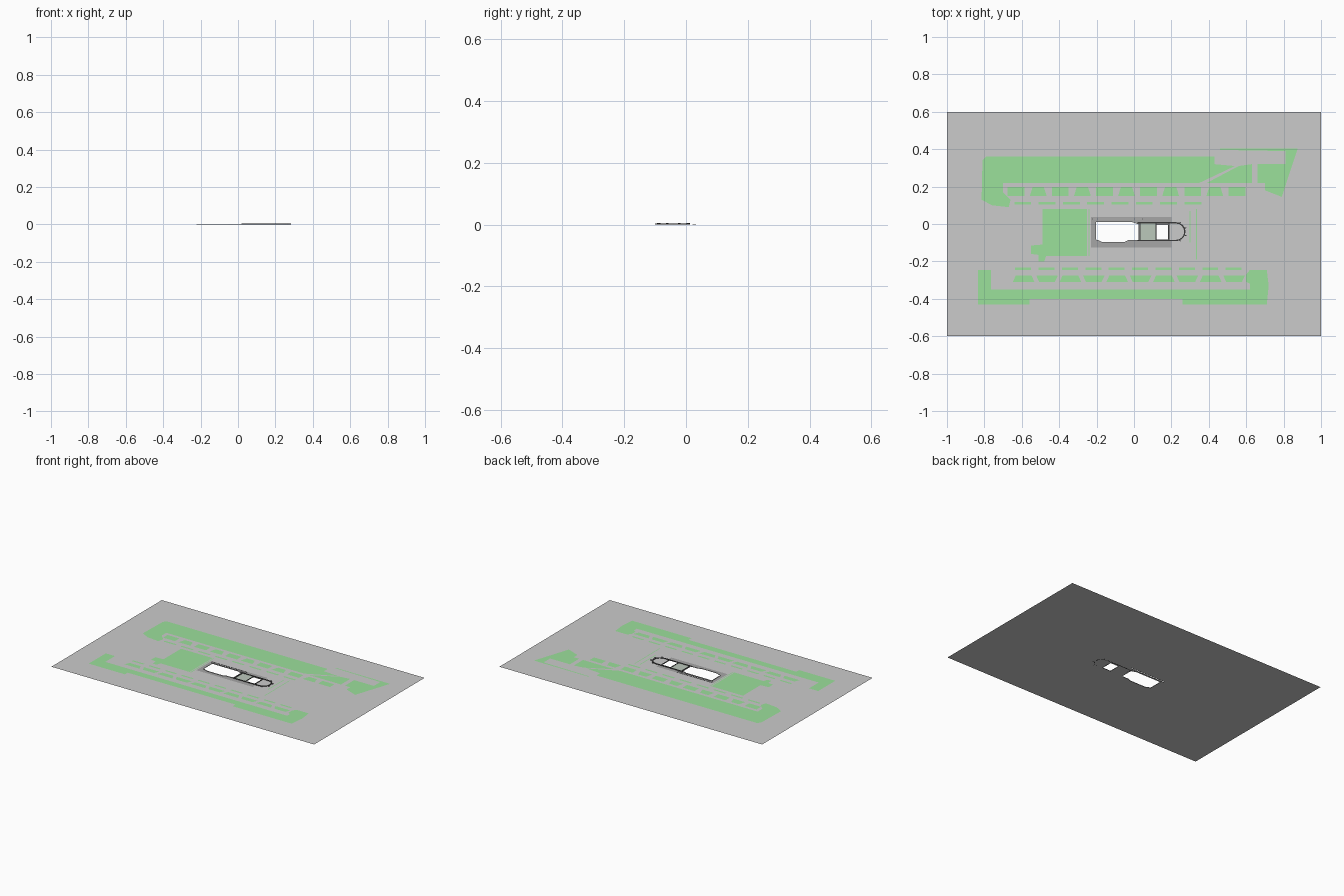
import bpy, math

if "Cube" in bpy.data.objects:
    bpy.data.objects.remove(bpy.data.objects["Cube"])


def material(name, rgb):
    m = bpy.data.materials.new(name)
    m.diffuse_color = (*rgb, 1)
    m.use_nodes = True
    m.node_tree.nodes["Principled BSDF"].inputs["Base Color"].default_value = m.diffuse_color
    return m


GREEN = material("grass", (0.33, 0.75, 0.33))
DARK = material("paving", (0.38, 0.38, 0.38))
BLACK = material("frame_dark", (0.04, 0.04, 0.04))
PALE = material("pale_green", (0.5, 0.58, 0.5))


def rect(x0, x1, y0, y1):
    return [(x0, y0), (x1, y0), (x1, y1), (x0, y1)]


def sheet(name, loops, z=0.0, mat=None):
    """Flat filled outline; loops inside other loops become holes."""
    cu = bpy.data.curves.new(name, 'CURVE')
    cu.dimensions = '2D'
    cu.fill_mode = 'BOTH'
    for pts in loops:
        s = cu.splines.new('POLY')
        s.points.add(len(pts) - 1)
        for p, (x, y) in zip(s.points, pts):
            p.co = (x, y, 0, 1)
        s.use_cyclic_u = True
    tmp = bpy.data.objects.new(name + "_outline", cu)
    bpy.context.collection.objects.link(tmp)
    bpy.context.view_layer.update()
    dg = bpy.context.evaluated_depsgraph_get()
    me = bpy.data.meshes.new_from_object(tmp.evaluated_get(dg))
    bpy.data.objects.remove(tmp)
    if me.polygons and sum(p.normal.z for p in me.polygons) < 0:
        me.flip_normals()
    me.materials.clear()
    if mat:
        me.materials.append(mat)
    ob = bpy.data.objects.new(name, me)
    ob.location.z = z
    bpy.context.collection.objects.link(ob)
    return ob


def bars(name, segs, w, z0, z1, mat):
    """Thin upright bars following 2D line segments, joined in one mesh."""
    v, f = [], []
    for (ax, ay), (bx, by) in segs:
        L = math.hypot(bx - ax, by - ay)
        nx, ny = -(by - ay) / L * w / 2, (bx - ax) / L * w / 2
        n = len(v)
        for z in (z0, z1):
            v += [(ax - nx, ay - ny, z), (bx - nx, by - ny, z),
                  (bx + nx, by + ny, z), (ax + nx, ay + ny, z)]
        f += [[n + i for i in q] for q in
              ((3, 2, 1, 0), (4, 5, 6, 7), (0, 1, 5, 4), (1, 2, 6, 5), (2, 3, 7, 6), (3, 0, 4, 7))]
    me = bpy.data.meshes.new(name)
    me.from_pydata(v, [], f)
    me.materials.append(mat)
    ob = bpy.data.objects.new(name, me)
    bpy.context.collection.objects.link(ob)


def path(pts, close=False):
    return list(zip(pts, pts[1:] + (pts[:1] if close else [])))[:len(pts) if close else len(pts) - 1]


# openings cut through the site: long hall, square court, narrow slot
hall = [(-0.205, -0.085), (-0.19, -0.088), (-0.17, -0.098), (-0.05, -0.098), (-0.03, -0.088),
        (0.025, -0.088), (0.025, 0.0), (-0.01, 0.012), (-0.205, 0.012)]
court = rect(0.12, 0.183, -0.083, -0.006)
slot = rect(-0.22, 0.045, 0.022, 0.031)
holes = [hall, court, slot]

# ground and paving around the building
sheet("ground", [rect(-1, 1, -0.6, 0.6)] + holes)
sheet("paving", [rect(-0.23, 0.2, -0.125, 0.037)] + holes, 0.0006, DARK)
sheet("inner_yard", [rect(0.035, 0.115, -0.088, 0.005)], 0.0012, PALE)
sheet("apse_floor", [rect(0.185, 0.285, -0.09, 0.008)], 0.0009)

# northern lawns
lawn = [
    [(-0.81, 0.34), (-0.79, 0.36), (0.43, 0.36), (0.43, 0.32), (0.54, 0.31), (0.35, 0.22),
     (-0.70, 0.22), (-0.70, 0.17), (-0.66, 0.13), (-0.67, 0.09), (-0.76, 0.10), (-0.815, 0.13)],
    [(0.39, 0.22), (0.56, 0.31), (0.63, 0.32), (0.63, 0.22)],
    [(0.66, 0.32), (0.81, 0.32), (0.81, 0.39), (0.46, 0.396), (0.46, 0.403), (0.875, 0.403),
     (0.79, 0.145), (0.70, 0.18), (0.70, 0.22), (0.66, 0.22)],
]
# left block
lawn += [[(-0.49, 0.08), (-0.25, 0.08), (-0.25, -0.17), (-0.47, -0.17), (-0.48, -0.20),
          (-0.51, -0.20), (-0.51, -0.165), (-0.55, -0.16), (-0.55, -0.115), (-0.49, -0.11)]]
# southern lawn with its two raised ends
lawn += [[(-0.835, -0.245), (-0.765, -0.245), (-0.765, -0.35), (0.62, -0.35), (0.62, -0.32),
          (0.60, -0.31), (0.60, -0.27), (0.62, -0.245), (0.71, -0.245), (0.72, -0.33),
          (0.71, -0.43), (0.26, -0.43), (0.26, -0.40), (-0.56, -0.40), (-0.56, -0.43),
          (-0.835, -0.43)]]
sheet("lawns", lawn, 0.0006, GREEN)

# rows of small beds beside the paths
beds = []
for i in range(11):
    x = -0.63 + i * 0.118
    up = 0.03 if i % 2 else 0.045
    beds.append([(x - 0.045, 0.15), (x + 0.045, 0.15), (x + up, 0.198), (x - up, 0.198)])
for i in range(10):
    x = -0.59 + i * 0.125
    d = 0.008 if i % 2 else -0.008
    beds.append([(x - 0.05 + d, -0.31), (x + 0.05 - d, -0.31), (x + 0.05 + d, -0.275), (x - 0.05 - d, -0.275)])
    beds.append(rect(x - 0.045, x + 0.04, -0.246, -0.232))
for i in range(8):
    beds.append(rect(-0.64 + i * 0.13, -0.55 + i * 0.13, 0.104, 0.118))
for x, y0, y1 in ((0.30, -0.10, 0.07), (0.335, -0.19, 0.08), (-0.24, -0.17, 0.08)):
    beds.append(rect(x - 0.003, x + 0.003, y0, y1))
sheet("planting_beds", beds, 0.0006, GREEN)

# building walls, with a round end on the right
cy, r = -0.041, 0.047
arc = [(0.225 + r * math.cos(a), cy + r * math.sin(a))
       for a in [math.radians(-90 + 22.5 * k) for k in range(9)]]
bars("outer_wall", path([(0.02, cy - r)] + arc + [(0.02, cy + r)]), 0.007, 0, 0.004, BLACK)
bars("cross_walls", [((x, cy - r), (x, cy + r)) for x in (0.032, 0.117, 0.187)], 0.006, 0, 0.003, BLACK)
bars("hall_rim", path(hall, True), 0.003, 0, 0.003, DARK)
bars("slot_rim", path(slot, True), 0.003, 0, 0.002, DARK)
# short buttresses around the round end
bars("buttresses", [(p, (p[0] + (p[0] - 0.225) * 0.3, p[1] + (p[1] - cy) * 0.2)) for p in arc[1:-1:2]],
     0.005, 0, 0.005, BLACK)
